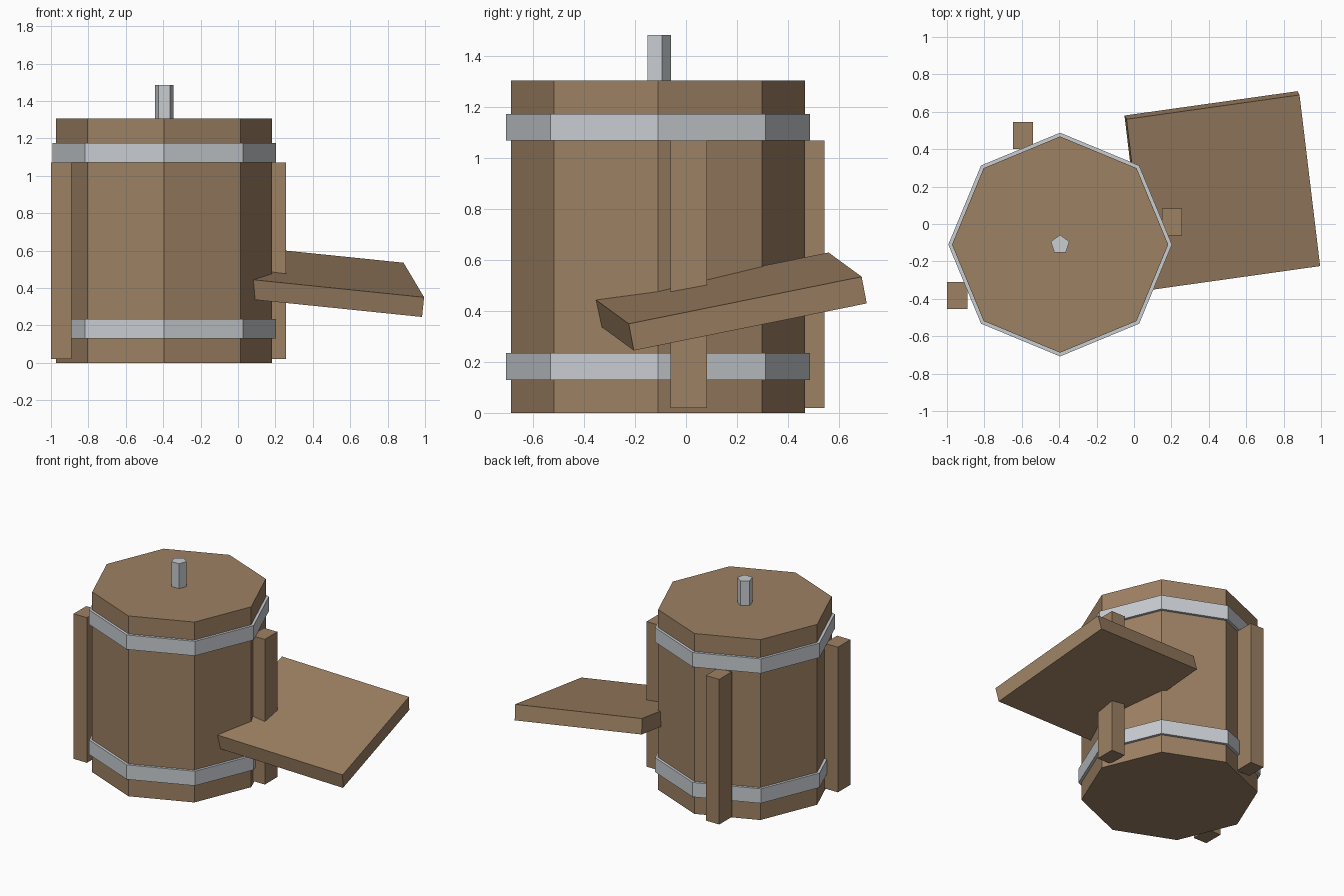
import bpy
import math
from mathutils import Matrix, Vector

default = bpy.data.objects.get("Cube")
if default:
    bpy.data.objects.remove(default, do_unlink=True)


def make_material(name, rgb):
    mat = bpy.data.materials.new(name)
    mat.use_nodes = True
    color = (*rgb, 1.0)
    mat.diffuse_color = color
    mat.node_tree.nodes["Principled BSDF"].inputs["Base Color"].default_value = color
    return mat


wood = make_material("brown wood", (0.34, 0.22, 0.126))
metal = make_material("pale grey metal", (0.58, 0.61, 0.64))
AXIS_X, AXIS_Y = -0.395, -0.11


def finish(name, mat):
    obj = bpy.context.object
    obj.name = name
    obj.data.name = name
    obj.data.materials.append(mat)
    return obj


def prism(name, sides, radius, bottom, top, mat, turn=0.0):
    """Upright prism on the barrel axis, with a corner at angle turn."""
    bpy.ops.mesh.primitive_cylinder_add(
        vertices=sides, radius=radius, depth=top - bottom,
        location=(AXIS_X, AXIS_Y, (bottom + top) / 2), rotation=(0, 0, turn))
    return finish(name, mat)


def box(name, matrix, mat):
    bpy.ops.mesh.primitive_cube_add(size=1)
    obj = finish(name, mat)
    obj.data.transform(matrix)
    return obj


# Barrel body and its two hoops
prism("barrel_body", 8, 0.578, 0, 1.305, wood)
for name, bottom in (("lower_hoop", 0.13), ("upper_hoop", 1.07)):
    prism(name, 8, 0.598, bottom, bottom + 0.105, metal)

# Five-sided pin on the lid
prism("top_pin", 5, 0.052, 1.28, 1.485, metal)

# Upright posts around the barrel
post_size = Matrix.Diagonal((0.107, 0.144, 1.05, 1))
for name, x, y in (("right_post", -0.945, -0.382),
                   ("back_post", -0.594, 0.473),
                   ("left_post", 0.204, 0.011)):
    box(name, Matrix.Translation((x, y, 0.545)) @ post_size, wood)

# Tilted board leaning out of the side, spanned by its three edges
corner = Vector((0.995, -0.225, 0.35))
edges = [Vector((-0.11, 0.915, 0.185)),
         Vector((-0.925, -0.13, 0.095)),
         Vector((-0.011, 0.02, -0.105))]
frame = Matrix(edges).transposed().to_4x4()
frame.translation = corner + sum(edges, Vector()) / 2
board = box("tilted_board", frame, wood)
if frame.determinant() < 0:
    board.data.flip_normals()
